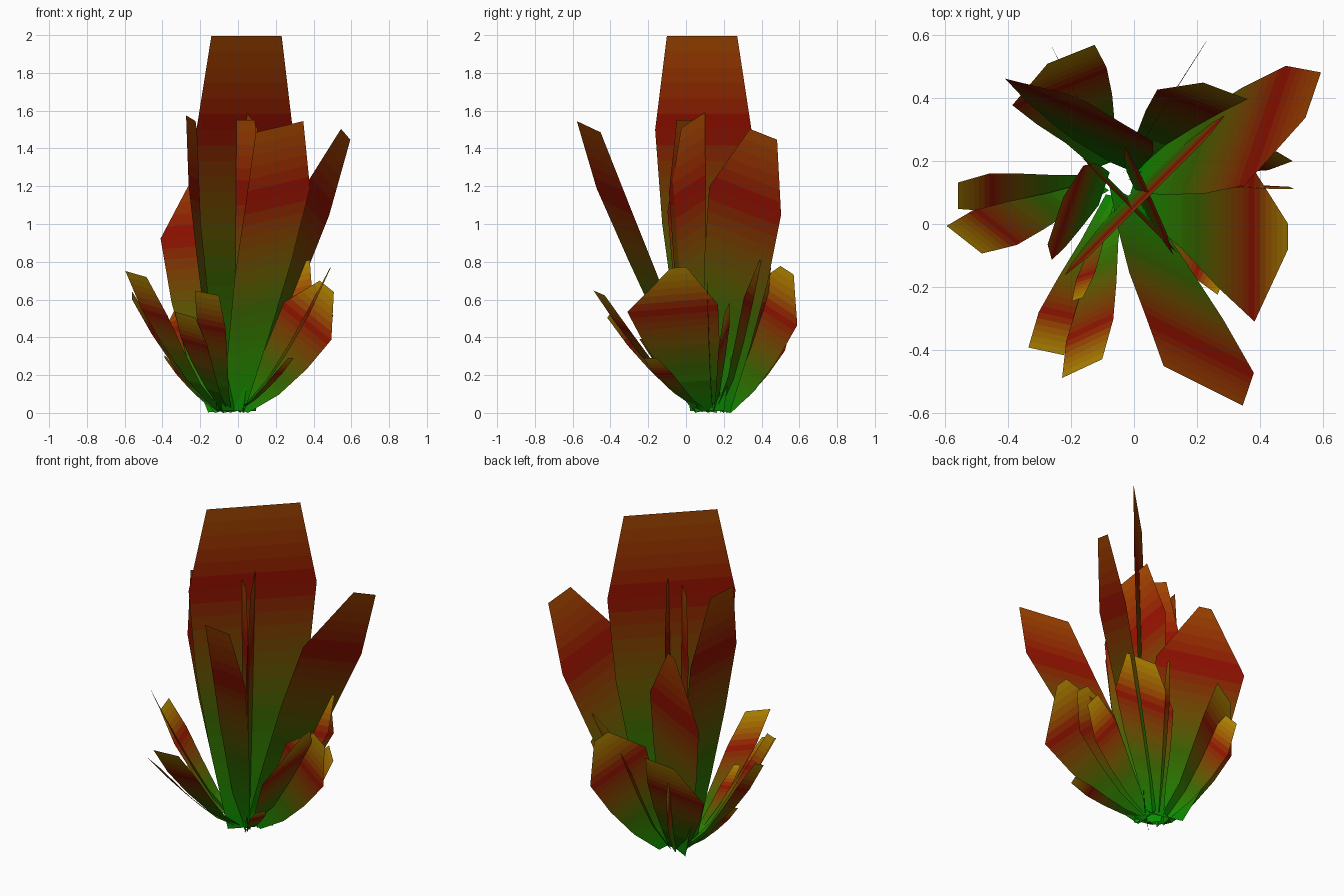
import bpy, bmesh
from mathutils import Vector

CENTRE = Vector((-0.045, 0.145, 0.01))
STEPS = 6                                  # colour bands per leaf segment
BROAD = (0.35, 0.64, 0.88, 1.0)            # relative half width, root to widest point
SLIM = (0.3, 0.52, 0.8, 1.0)


def gradient(name, tip):
    """Green root, red shoulder, lighter tip."""
    stops = [(0.0, (0.0, 0.28, 0.0)), (0.35, (0.04, 0.13, 0.0)),
             (0.75, (0.28, 0.0, 0.0)), (1.0, tip)]
    mats, n = [], 4 * STEPS
    for i in range(n):
        t = (i + 0.5) / n
        for (t0, a), (t1, b) in zip(stops, stops[1:]):
            if t0 <= t <= t1:
                c = Vector(a).lerp(Vector(b), (t - t0) / (t1 - t0))
                break
        m = bpy.data.materials.new(f"{name}_{i}")
        m.diffuse_color = (*c, 1)
        mats.append(m)
    return mats


def leaf(name, tip, half, taper, skew, bend, profile, mats):
    """Blade from root to tip; half is its half-width vector, skew slides the tip along it."""
    tip, half = Vector(tip), Vector(half)
    aim = tip - half * skew
    out = Vector((aim.x - CENTRE.x, aim.y - CENTRE.y, 0)).normalized()
    root = CENTRE + out * 0.06
    d = aim - root
    rings = []
    for i, w in enumerate((*profile, taper)):
        t = i / 4
        o, h = t ** (1 - bend), t ** (1 + bend)
        c = root + Vector((d.x * o, d.y * o, d.z * h)) if i < 4 else tip
        pair = [c - half * w, c + half * w]
        for p in pair:
            p.z = max(p.z, 0)
        rings.append(pair)
    bm = bmesh.new()
    rows = []
    for k in range(4 * STEPS + 1):
        i = min(k // STEPS, 3)
        f = k / STEPS - i
        rows.append([bm.verts.new(rings[i][s].lerp(rings[i + 1][s], f)) for s in (0, 1)])
    for k, (a, b) in enumerate(zip(rows, rows[1:])):
        bm.faces.new((a[0], a[1], b[1], b[0])).material_index = k
    me = bpy.data.meshes.new(name)
    bm.to_mesh(me)
    bm.free()
    for m in mats:
        me.materials.append(m)
    bpy.context.collection.objects.link(bpy.data.objects.new(name, me))


# tip centre, half-width vector at the widest point, tip taper, tip skew
TALL = [
    ((0.045, 0.085, 1.995), (0.255, 0.255, 0), 0.73, 0),        # central blade
    ((-0.01, 0.05, 1.55), (0.15, -0.15, 0), 0.66, 0),           # crossing blades
    ((0.065, 0.06, 1.565), (0.075, -0.17, -0.11), 0.5, 0),
    ((0.22, -0.515, 1.515), (0.17, -0.085, 0.04), 0.74, -0.4),  # front right
    ((0.57, 0.41, 1.475), (0.065, 0.19, -0.075), 0.38, 0.25),   # back right
    ((-0.25, 0.01, 1.56), (0.05, 0.15, -0.03), 0.5, 0),         # left
]
LOW = [
    ((-0.20, 0.54, 0.70), (0.15, 0.06, 0.05), 0.5, 0.55),       # back
    ((-0.25, 0.54, 0.55), (-0.03, 0.06, -0.07), 0.5, 0),
    ((0.30, 0.42, 0.79), (0.16, -0.06, 0.04), 0.5, 0),
    ((0.20, 0.535, 0.755), (0.09, 0.14, -0.09), 0.25, 0.1),
    ((0.48, 0.215, 0.55), (0.05, -0.03, -0.07), 0.5, 0),        # right
    ((0.47, 0.112, 0.67), (0.125, 0, -0.10), 0.3, 0),
    ((0.49, -0.04, 0.77), (0.0, 0.24, 0.02), 0.17, 0.35),
    ((0.28, -0.19, 0.29), (0.02, 0.05, 0.0), 0.7, 0),           # front
    ((-0.18, -0.24, 0.39), (0.03, 0.01, 0.0), 0.6, 0),
    ((-0.28, -0.405, 0.52), (0.07, -0.015, -0.02), 0.8, 0),
    ((-0.165, -0.46, 0.635), (0.075, 0.035, -0.015), 0.85, 0),
    ((-0.54, -0.05, 0.735), (0.07, -0.055, -0.02), 0.8, 0),     # left
    ((-0.56, 0.09, 0.62), (0.0, 0.06, 0.03), 0.7, 0),
    ((-0.39, 0.07, 0.30), (0.0, 0.03, 0.015), 0.5, 0),
]

orange = gradient("tall_shade", (0.34, 0.06, 0.0))
yellow = gradient("low_shade", (0.42, 0.24, 0.0))
for n, row in enumerate(TALL, 1):
    leaf(f"tall_leaf_{n}", *row, 0.0, BROAD, orange)
for n, row in enumerate(LOW, 1):
    leaf(f"low_leaf_{n}", *row, 0.13, SLIM, yellow)
# Broad pointed leaf at the back
leaf("back_leaf", (-0.18, 0.40, 1.30), (0.235, -0.10, 0.02), 0.14, 0.1, 0.12, BROAD, orange)
